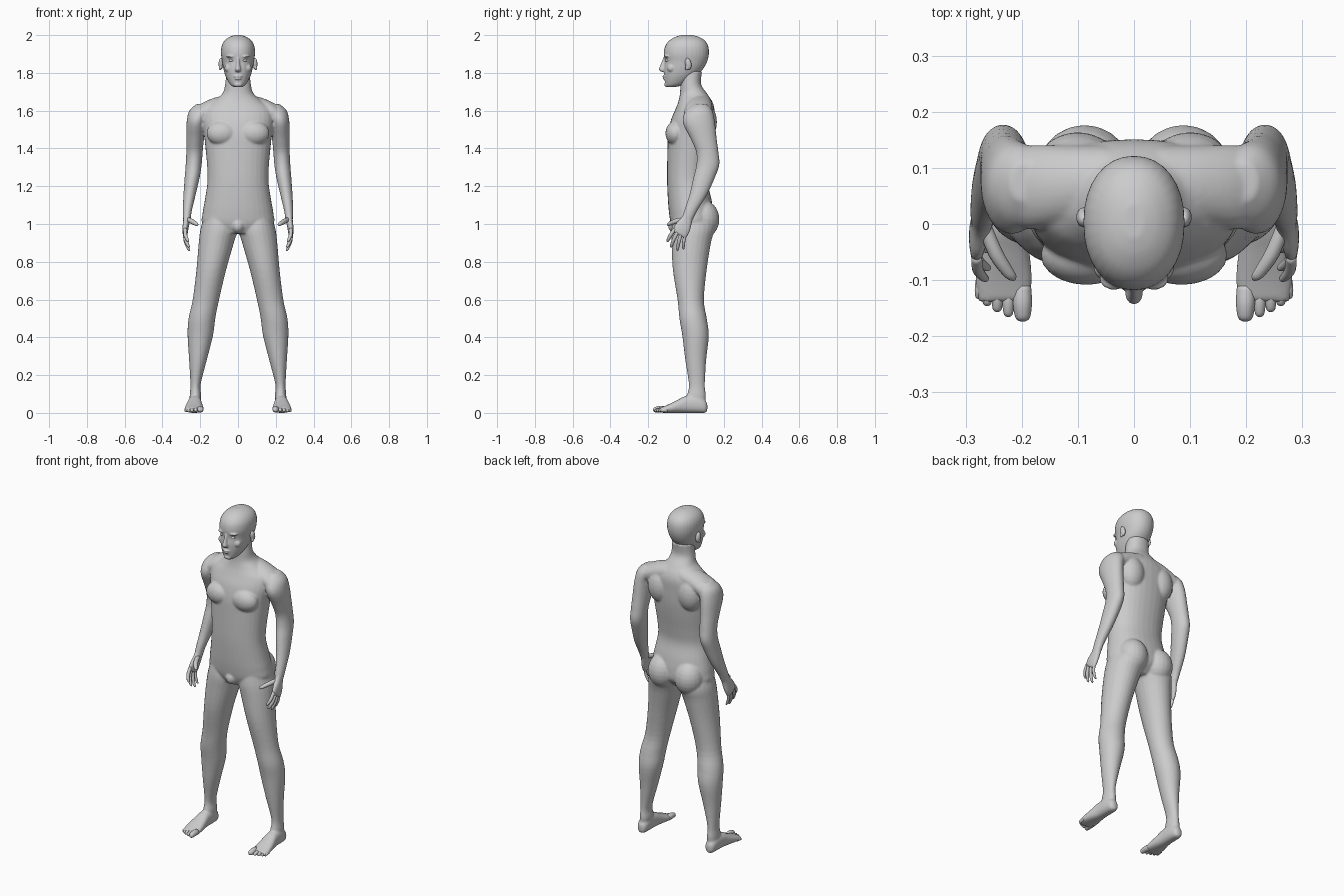
import bpy, bmesh, math
from mathutils import Vector, Matrix

cube = bpy.data.objects.get("Cube")
if cube:
    bpy.data.objects.remove(cube, do_unlink=True)

GREY = (0.6, 0.6, 0.6, 1)
skin = bpy.data.materials.new("plain_grey")
skin.use_nodes = True
skin.diffuse_color = GREY
bsdf = next(n for n in skin.node_tree.nodes if n.type == 'BSDF_PRINCIPLED')
bsdf.inputs["Base Color"].default_value = GREY
bsdf.inputs["Roughness"].default_value = 0.6

X, Y, Z = Vector((1, 0, 0)), Vector((0, 1, 0)), Vector((0, 0, 1))


def curve_point(a, b, c, d, t):
    """Smooth interpolation between rings b and c."""
    return [0.5 * (2 * q + (r - p) * t + (2 * p - 5 * q + 4 * r - s) * t * t
                   + (3 * q - p - 3 * r + s) * t ** 3) for p, q, r, s in zip(a, b, c, d)]


def loft(bm, rings, u=X, v=Y, side=1, n=24, power=2.0, steps=4):
    """Closed skin through rings (x, y, z, radius along u, radius along v)."""
    ext = [rings[0]] + list(rings) + [rings[-1]]
    fine = [curve_point(*ext[i:i + 4], k / steps)
            for i in range(len(rings) - 1) for k in range(steps)] + [rings[-1]]
    loops = []
    for x, y, z, ru, rv in fine:
        loop = []
        for k in range(n):
            a = math.tau * k / n
            c, s = math.cos(a), math.sin(a)
            p = Vector((x, y, z)) + u * (ru * math.copysign(abs(c) ** (2 / power), c)) \
                + v * (rv * math.copysign(abs(s) ** (2 / power), s))
            loop.append(bm.verts.new((p.x * side, p.y, p.z)))
        loops.append(loop)
    for a, b in zip(loops, loops[1:]):
        for k in range(n):
            bm.faces.new((a[k], a[(k + 1) % n], b[(k + 1) % n], b[k]))
    bm.faces.new(loops[0])
    bm.faces.new(loops[-1])


def spans(rows):
    """Turn (z, x min, x max, y min, y max) rows into level rings."""
    return [((a + b) / 2, (c + d) / 2, z, (b - a) / 2, (d - c) / 2) for z, a, b, c, d in rows]


def ball(bm, centre, radii, side=1, tilt=0.0):
    m = Matrix.Translation((centre[0] * side, centre[1], centre[2])) \
        @ Matrix.Rotation(tilt, 4, 'X') @ Matrix.Diagonal((*radii, 1))
    bmesh.ops.create_uvsphere(bm, u_segments=20, v_segments=12, radius=1, matrix=m)


def finish(bm, name, voxel=0, smooth=0):
    """Make the object; a voxel size melts its overlapping forms into one skin."""
    bmesh.ops.recalc_face_normals(bm, faces=bm.faces)
    me = bpy.data.meshes.new(name)
    bm.to_mesh(me)
    bm.free()
    me.materials.append(skin)
    me.polygons.foreach_set("use_smooth", [True] * len(me.polygons))
    ob = bpy.data.objects.new(name, me)
    bpy.context.collection.objects.link(ob)
    if voxel:
        r = ob.modifiers.new("melt", 'REMESH')
        r.mode, r.voxel_size, r.use_smooth_shade = 'VOXEL', voxel, True
        s = ob.modifiers.new("soften", 'SMOOTH')
        s.factor, s.iterations = 0.5, smooth
    return ob


# Torso and neck
body = bmesh.new()
loft(body, spans([
    (0.95, -.09, .09, -.06, .09), (1.0, -.185, .185, -.08, .14), (1.06, -.187, .187, -.09, .145),
    (1.13, -.175, .175, -.096, .135), (1.22, -.162, .162, -.10, .115), (1.3, -.163, .163, -.10, .122),
    (1.4, -.172, .172, -.098, .138), (1.475, -.18, .18, -.095, .147), (1.55, -.19, .19, -.08, .15),
    (1.61, -.18, .18, -.055, .15), (1.65, -.13, .13, -.04, .138), (1.69, -.083, .083, -.032, .112),
    (1.74, -.068, .068, -.03, .08), (1.81, -.062, .062, -.03, .085)]), n=32, power=2.2)
ball(body, (0, -.055, .99), (.035, .04, .04))

for s in (1, -1):
    # Chest, shoulder blades and buttocks
    ball(body, (.085, -.055, 1.48), (.082, .054, .065), s)
    ball(body, (.1, .1, 1.54), (.075, .064, .1), s)
    ball(body, (.088, .092, 1.025), (.085, .085, .1), s)
    # Shoulder slope
    loft(body, [(.05, .08, 1.63, .055, .06), (.12, .07, 1.615, .055, .07),
                (.19, .065, 1.585, .055, .075), (.235, .065, 1.56, .04, .06)], Z, Y, s)
    # Leg
    loft(body, spans([
        (1.06, .04, .17, -.06, .12), (.98, .004, .197, -.076, .15), (.9, .022, .208, -.076, .132),
        (.76, .062, .22, -.07, .11), (.6, .1, .24, -.045, .095), (.5, .12, .262, -.035, .11),
        (.41, .132, .267, -.02, .121), (.28, .165, .259, -.004, .107), (.15, .198, .252, .015, .1),
        (.09, .195, .256, .005, .105), (.04, .2, .255, .01, .1)]), side=s)
    # Foot
    loft(body, [(.228, .113, .03, .012, .018), (.228, .1, .034, .027, .034), (.228, .06, .045, .034, .045),
                (.229, .0, .045, .037, .045), (.231, -.05, .033, .045, .033),
                (.232, -.1, .021, .051, .021), (.232, -.138, .014, .046, .013)], X, Z, s, power=2.4)
    # Arm
    loft(body, spans([
        (1.635, .17, .22, .04, .11), (1.6, .15, .258, .0, .14), (1.54, .168, .272, -.018, .153),
        (1.45, .18, .274, .025, .163), (1.38, .187, .274, .054, .172), (1.315, .192, .277, .055, .177),
        (1.25, .202, .282, .04, .155), (1.155, .224, .289, .018, .112), (1.07, .244, .292, -.01, .06),
        (1.03, .249, .291, -.02, .04)]), side=s)
    # Palm
    across = Vector((0, .88, -.47))
    loft(body, [(.27, .018, 1.06, .025, .02), (.272, .003, 1.02, .032, .018), (.278, -.018, .98, .043, .016),
                (.28, -.032, .95, .042, .013), (.28, -.036, .94, .036, .009)], across, X, s, power=2.4)
finish(body, "body", 0.006, 5)

# Fingers, thumb and toes: (base, tip, radius)
FINGERS = [((.28, -.058, .975), (.262, -.1, .905), .0095), ((.283, -.045, .958), (.258, -.08, .875), .0095),
           ((.283, -.025, .95), (.256, -.046, .857), .009), ((.28, -.004, .945), (.26, -.014, .865), .008)]
THUMB = ((.268, .0, 1.025), (.213, -.1, .995), .0125)
TOES = [((.2, -.11, .018), (.198, -.174, .015), .0165), ((.224, -.11, .016), (.224, -.166, .012), .0105),
        ((.243, -.11, .016), (.244, -.157, .011), .01), ((.26, -.105, .015), (.262, -.146, .01), .0095),
        ((.273, -.1, .014), (.276, -.134, .009), .009)]


def digit(bm, base, tip, r, side, sag):
    b, t = Vector(base), Vector(tip)
    d = (t - b).normalized()
    u = (X - d * d.x).normalized()
    rings = [(0, 1), (.45, 1.05), (.8, .88), (.94, .65), (1, .2)]
    bend = Vector(sag)
    loft(bm, [(*(b.lerp(t, f) + bend * math.sin(f * math.pi)), r * k, r * k) for f, k in rings],
         u, d.cross(u), side, n=12, steps=3)


for s, name in ((1, "left"), (-1, "right")):
    bm = bmesh.new()
    for f in FINGERS:
        digit(bm, *f, s, (.007, -.003, 0))
    digit(bm, *THUMB, s, (.004, -.006, .004))
    finish(bm, name + "_fingers")
    bm = bmesh.new()
    for t in TOES:
        digit(bm, *t, s, (0, 0, .003))
    finish(bm, name + "_toes")

# Head with brow, nose, lips and chin
head = bmesh.new()
loft(head, spans([
    (1.724, -.022, .022, -.1, -.06), (1.74, -.043, .043, -.11, -.005), (1.78, -.065, .065, -.115, .05),
    (1.82, -.077, .077, -.117, .09), (1.86, -.084, .084, -.113, .112), (1.9, -.09, .09, -.118, .121),
    (1.94, -.087, .087, -.111, .118), (1.97, -.072, .072, -.09, .101), (1.99, -.046, .046, -.058, .07),
    (2.0, -.018, .018, -.025, .035)]), n=32, power=2.15)
loft(head, [(0, -.108, 1.885, .009, .01), (0, -.116, 1.86, .009, .012), (0, -.122, 1.835, .012, .016),
            (0, -.124, 1.818, .016, .02), (0, -.118, 1.806, .012, .014)], n=16)
ball(head, (0, -.112, 1.782), (.024, .013, .006))
ball(head, (0, -.11, 1.769), (.02, .013, .006))
ball(head, (0, -.098, 1.738), (.024, .018, .014))
for s in (1, -1):
    ball(head, (.036, -.098, 1.887), (.026, .02, .008), s)
    ball(head, (.05, -.078, 1.825), (.022, .022, .022), s)
finish(head, "head", 0.004, 3)

# Eyes and ears
for s, name in ((1, "left"), (-1, "right")):
    bm = bmesh.new()
    ball(bm, (.034, -.098, 1.866), (.015, .012, .008), s)
    finish(bm, name + "_eye")
    bm = bmesh.new()
    ball(bm, (.09, .012, 1.848), (.013, .017, .031), s, 0.2)
    ball(bm, (.094, .004, 1.825), (.007, .009, .012), s)
    finish(bm, name + "_ear", 0.003, 2)
